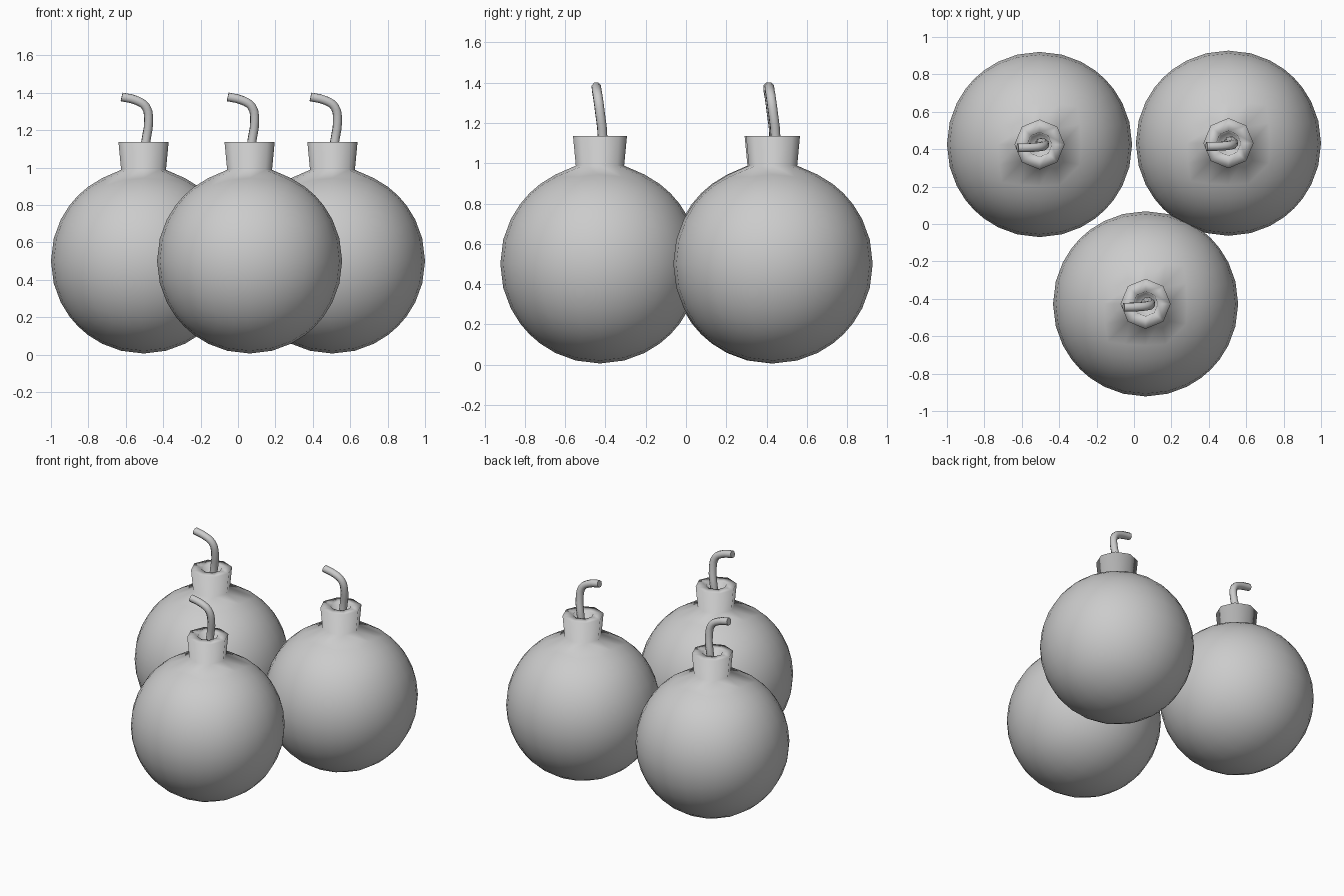
import bpy, bmesh, math
from mathutils import Vector

cube = bpy.data.objects.get("Cube")
if cube:
    bpy.data.objects.remove(cube, do_unlink=True)

RADIUS = 0.495
CENTRE = 0.501

grey = bpy.data.materials.new("plain grey")
grey.use_nodes = True
colour = (0.6, 0.6, 0.6, 1)
grey.diffuse_color = colour
grey.node_tree.nodes["Principled BSDF"].inputs["Base Color"].default_value = colour


def set_ring(verts, radius, z):
    """Push vertices out to a circle around the z axis."""
    for v in verts:
        flat = Vector((v.co.x, v.co.y, 0)).normalized() * radius
        v.co = (flat.x, flat.y, z)


def make_body():
    """Quad sphere whose top patch is pulled up into a hollow neck."""
    bm = bmesh.new()
    bmesh.ops.create_cube(bm, size=2)
    bmesh.ops.subdivide_edges(bm, edges=bm.edges[:], cuts=7, use_grid_fill=True)
    for v in bm.verts:
        v.co = v.co.normalized() * RADIUS + Vector((0, 0, CENTRE))

    # neck: foot, outer lip, inner lip, hole floor
    pole = max(bm.verts, key=lambda v: v.co.z)
    patch = list(pole.link_faces)
    foot = {v for f in patch for v in f.verts if v is not pole}
    set_ring(foot, 0.12, 0.988)
    for radius, z in ((0.134, 1.136), (0.066, 1.136), (0.056, 1.05)):
        geom = bmesh.ops.extrude_face_region(bm, geom=patch)["geom"]
        bmesh.ops.delete(bm, geom=patch, context='FACES')
        patch = [g for g in geom if isinstance(g, bmesh.types.BMFace)]
        ring = [g for g in geom if isinstance(g, bmesh.types.BMVert)]
        pole = next(v for v in ring if all(v in f.verts for f in patch))
        set_ring([v for v in ring if v is not pole], radius, z)
        pole.co = (0, 0, z)
    bmesh.ops.recalc_face_normals(bm, faces=bm.faces[:])
    mesh = bpy.data.meshes.new("bomb_body")
    bm.to_mesh(mesh)
    bm.free()
    mesh.shade_smooth()
    mesh.materials.append(grey)
    return mesh


def make_fuse():
    """Bent round cord rising out of the neck."""
    path = [(0, 0.005, 1.04), (0.012, 0.012, 1.14), (0.027, 0, 1.25),
            (0.012, -0.01, 1.325), (-0.04, -0.016, 1.36), (-0.117, -0.018, 1.378)]
    curve = bpy.data.curves.new("fuse", 'CURVE')
    curve.dimensions = '3D'
    curve.bevel_depth = 0.025
    curve.bevel_resolution = 2
    curve.resolution_u = 3
    curve.use_fill_caps = True
    spline = curve.splines.new('BEZIER')
    spline.bezier_points.add(len(path) - 1)
    for point, co in zip(spline.bezier_points, path):
        point.co = co
        point.handle_left_type = point.handle_right_type = 'AUTO'
    curve.materials.append(grey)
    return curve


body, fuse = make_body(), make_fuse()

# three matching bombs in a triangle
places = {"right": (-0.505, 0.425), "left": (0.505, 0.432), "front": (0.062, -0.427)}
for name, (x, y) in places.items():
    for part, data in (("body", body), ("fuse", fuse)):
        obj = bpy.data.objects.new(f"{name}_bomb_{part}", data)
        obj.location = (x, y, 0)
        bpy.context.collection.objects.link(obj)
